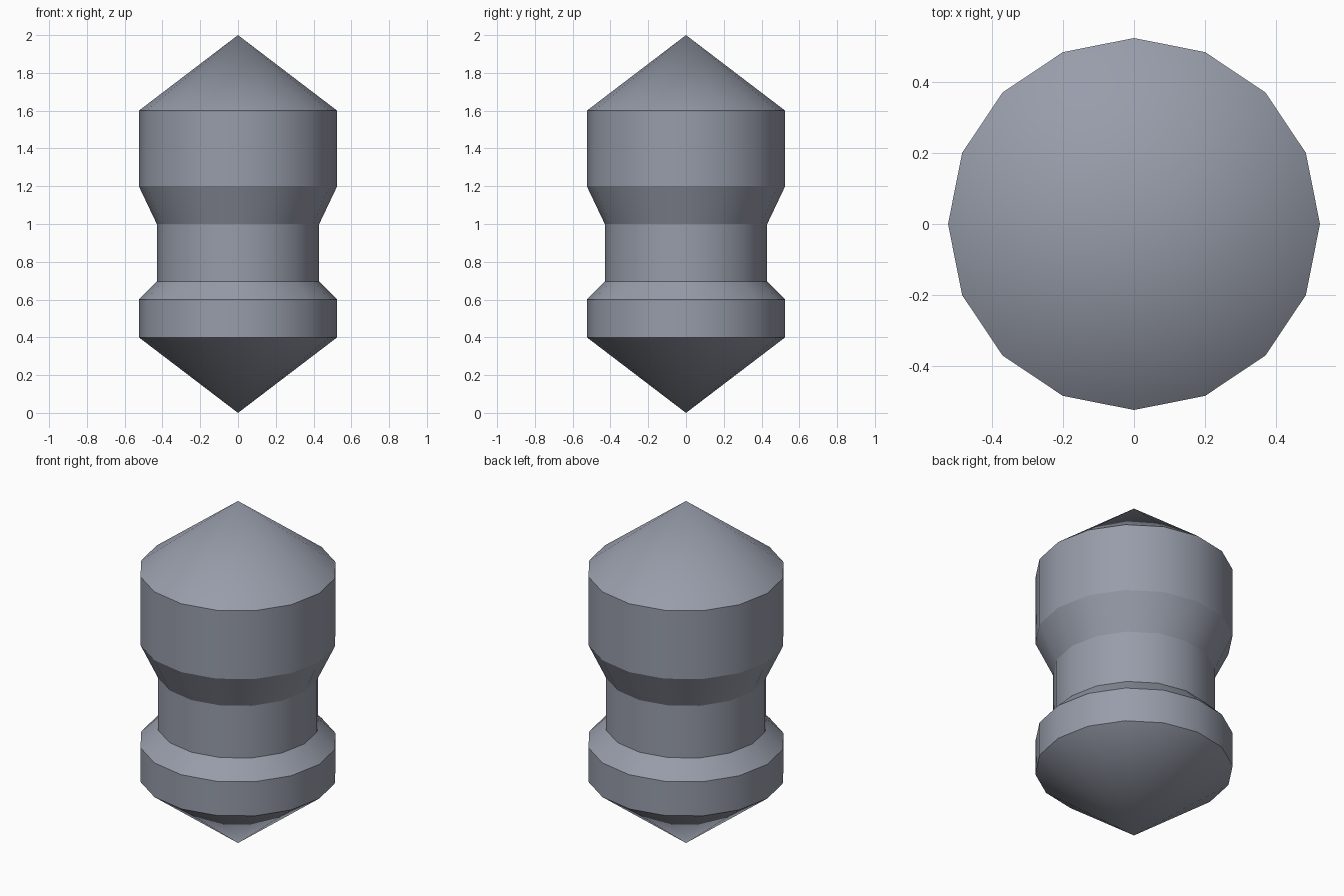
import bpy, bmesh, math

if "Cube" in bpy.data.objects:
    bpy.data.objects.remove(bpy.data.objects["Cube"])

SIDES = 16
# (radius, height) outline from bottom tip to top tip
PROFILE = [(0, 0), (0.525, 0.4), (0.525, 0.6), (0.43, 0.695),
           (0.43, 1.0), (0.525, 1.2), (0.525, 1.6), (0, 2.0)]

grey = bpy.data.materials.new("blue_grey")
grey.diffuse_color = (0.31, 0.335, 0.40, 1)
grey.use_nodes = True
grey.node_tree.nodes["Principled BSDF"].inputs["Base Color"].default_value = grey.diffuse_color

bm = bmesh.new()

# one ring per outline point, a single vertex at each tip
rings = []
for r, z in PROFILE:
    n = SIDES if r else 1
    rings.append([bm.verts.new((r * math.cos(2 * math.pi * i / SIDES),
                                r * math.sin(2 * math.pi * i / SIDES), z))
                  for i in range(n)])

# skin neighbouring rings
for low, high in zip(rings, rings[1:]):
    for i in range(SIDES):
        j = (i + 1) % SIDES
        if len(low) == 1:
            bm.faces.new((low[0], high[j], high[i]))
        elif len(high) == 1:
            bm.faces.new((low[i], low[j], high[0]))
        else:
            bm.faces.new((low[i], low[j], high[j], high[i]))

# smooth around the body, crisp at each horizontal ring
for f in bm.faces:
    f.smooth = True
for e in bm.edges:
    a, b = e.verts
    e.smooth = abs(a.co.z - b.co.z) > 1e-4
bmesh.ops.recalc_face_normals(bm, faces=bm.faces[:])

mesh = bpy.data.meshes.new("turned_body")
bm.to_mesh(mesh)
bm.free()
mesh.materials.append(grey)
body = bpy.data.objects.new("turned_body", mesh)
bpy.context.collection.objects.link(body)
